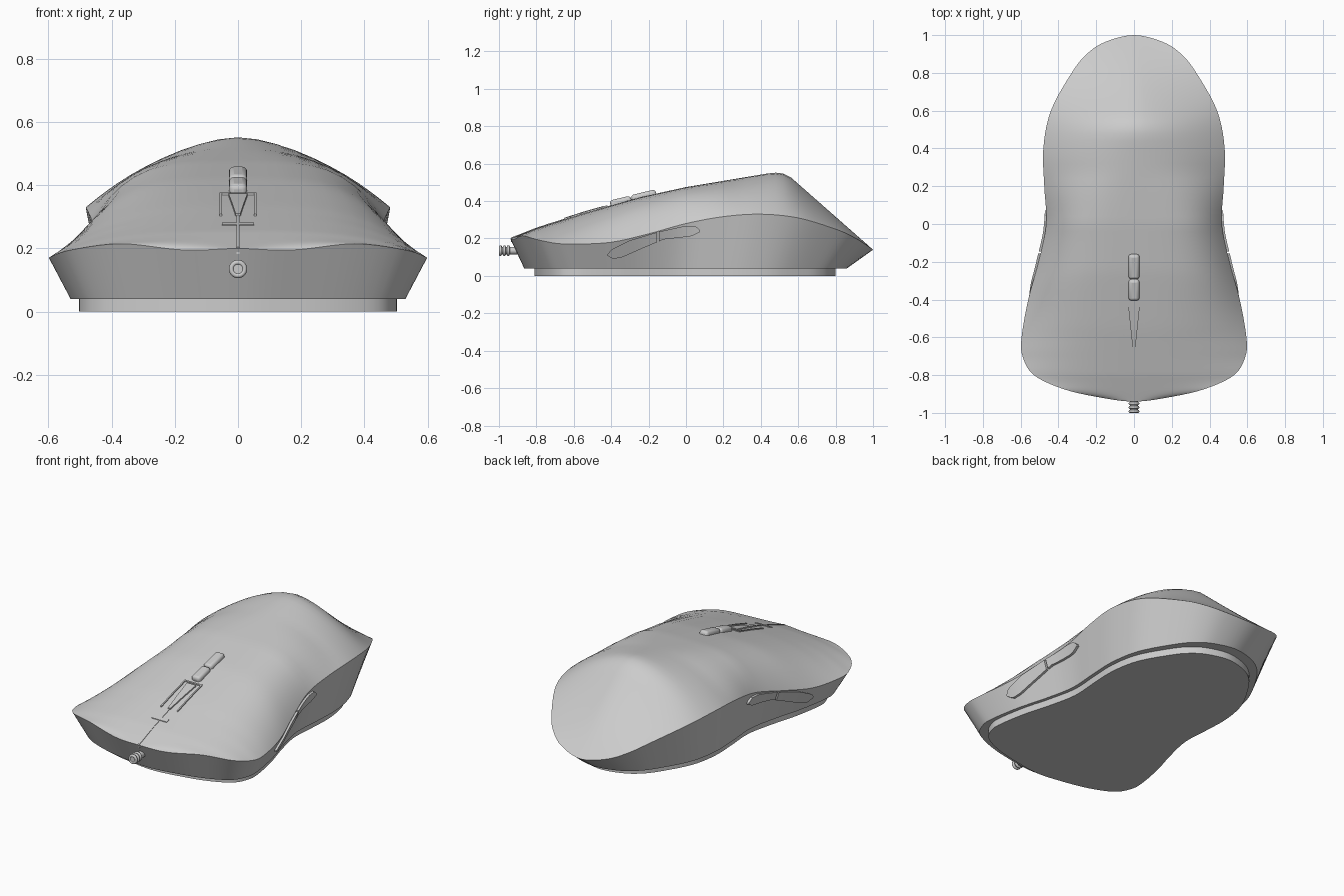
import bpy, bmesh, math
from mathutils import Vector

if "Cube" in bpy.data.objects:
    bpy.data.objects.remove(bpy.data.objects["Cube"])

# Half outline of the shell rim, front to back: x, y, z
RIM = [(0, -.94, .2), (.17, -.92, .195), (.37, -.875, .215), (.53, -.8, .195),
       (.59, -.7, .175), (.595, -.6, .17), (.56, -.4, .18), (.505, -.2, .225),
       (.465, 0, .28), (.475, .2, .317), (.48, .4, .33), (.44, .6, .31),
       (.33, .8, .25), (.25, .9, .205), (.15, .965, .165), (0, 1, .14)]
# Ridge height and crown fullness along y
RIDGE = [(-.94, .2), (-.8, .255), (-.55, .335), (-.25, .42), (0, .475), (.3, .525),
         (.47, .553), (.54, .545), (1, .14)]
FULL = [(-1, 3), (-.6, 3.2), (-.3, 4), (0, 4), (.27, 2.2), (.5, 1.7), (.7, 1.4), (1, 1.4)]


def lerp_table(table, y, col=1, key=0):
    if y <= table[0][key]:
        return table[0][col]
    for a, b in zip(table, table[1:]):
        if y <= b[key]:
            t = (y - a[key]) / (b[key] - a[key])
            return a[col] + (b[col] - a[col]) * t
    return table[-1][col]


def spline(points, steps):
    p = [Vector(q) for q in points]
    ends = [Vector((-p[1].x, p[1].y, p[1].z)), Vector((-p[-2].x, p[-2].y, p[-2].z))]
    p = [ends[0]] + p + [ends[1]]
    out = []
    for i in range(1, len(p) - 2):
        a, b, c, d = p[i - 1:i + 3]
        for s in range(steps):
            t = s / steps
            out.append(.5 * (2 * b + (c - a) * t + (2 * a - 5 * b + 4 * c - d) * t * t
                             + (3 * b - a - 3 * c + d) * t ** 3))
    return out + [p[-2]]


rim = spline(RIM, 5)


def foot(p, sx, y0, y1, z):
    return Vector((p.x * sx, y0 + (p.y + .94) / 1.94 * (y1 - y0), z))


low = [foot(p, .885, -.865, .86, .04) for p in rim]


def surf(x, y, w=None, zr=None):
    w = lerp_table(rim, y, 0, 1) if w is None else w
    zr = lerp_table(rim, y, 2, 1) if zr is None else zr
    t = min(1, abs(x) / w) if w > 1e-5 else 0
    return zr + (lerp_table(RIDGE, y) - zr) * (1 - t ** lerp_table(FULL, y))


def wall_x(y, z):
    zr = lerp_table(rim, y, 2, 1)
    a, b = lerp_table(low, y, 0, 1), lerp_table(rim, y, 0, 1)
    return a + (b - a) * (z - .04) / (zr - .04)


def finish(ob, angle=35):
    bpy.ops.object.select_all(action='DESELECT')
    ob.select_set(True)
    bpy.context.view_layer.objects.active = ob
    bpy.ops.object.shade_smooth_by_angle(angle=math.radians(angle))
    return ob


def loft(name, rings, angle=35):
    """Skin a row of closed rings and cap both ends."""
    bm = bmesh.new()
    rows = [[bm.verts.new(v) for v in r] for r in rings]
    n = len(rows[0])
    for a, b in zip(rows, rows[1:]):
        for i in range(n):
            j = (i + 1) % n
            bm.faces.new((a[i], a[j], b[j], b[i]))
    bm.faces.new(rows[0][::-1])
    bm.faces.new(rows[-1])
    bmesh.ops.remove_doubles(bm, verts=bm.verts, dist=1e-4)
    bmesh.ops.recalc_face_normals(bm, faces=bm.faces)
    me = bpy.data.meshes.new(name)
    bm.to_mesh(me)
    bm.free()
    ob = bpy.data.objects.new(name, me)
    bpy.context.collection.objects.link(ob)
    return finish(ob, angle)


def mirror_x(v):
    return Vector((-v[0], v[1], v[2]))


# Shell: crowned top, sloping side wall and flat underside
K = 24
rings = []
for p, q in zip(rim, low):
    top = []
    for k in range(K + 1):
        x = -p.x * math.cos(math.pi * k / K)
        top.append(Vector((x, p.y, surf(x, p.y, p.x, p.z))))
    rings.append([mirror_x(q)] + top + [q])
loft("shell", rings)

# Base plate
rings = []
for p in rim:
    a, b = foot(p, .84, -.81, .8, 0), foot(p, .84, -.81, .8, .042)
    rings.append([mirror_x(a), mirror_x(b), b, a])
loft("base_plate", rings)

# Side buttons, two on each side, lying on the wall
LOWER = [(-.42, .108), (-.39, .09), (-.34, .1), (-.25, .14), (-.12, .195), (.03, .212), (.075, .235)]
UPPER = [(-.42, .115), (-.4, .14), (-.3, .19), (-.15, .235), (0, .268), (.05, .268), (.075, .245)]
for side in (-1, 1):
    for label, y0, y1 in (("front", -.42, -.155), ("rear", -.145, .075)):
        rings = []
        for i in range(17):
            y = y0 + (y1 - y0) * i / 16
            za, zb = lerp_table(LOWER, y), lerp_table(UPPER, y)
            rings.append([(side * (wall_x(y, z) + d), y, z)
                          for z, d in ((za, -.02), (za, .014), (zb, .014), (zb, -.02))])
        loft(f"side_button_{label}_{'left' if side < 0 else 'right'}", rings)


def strip(name, xa, xb, ya, yb, lift=.006, xa2=None, xb2=None):
    """Thin strip that follows the top surface."""
    xa2 = xa if xa2 is None else xa2
    xb2 = xb if xb2 is None else xb2
    rings = []
    for i in range(9):
        t = i / 8
        y, l, r = ya + (yb - ya) * t, xa + (xa2 - xa) * t, xb + (xb2 - xb) * t
        rings.append([(x, y, surf(x, y) + d)
                      for x, d in ((l, -.02), (l, lift), (r, lift), (r, -.02))])
    loft(name, rings)


# Centre panel frame, tapered switch, seam and small plate
for s, side in ((-1, "left"), (1, "right")):
    strip(f"panel_rail_{side}", s * .058, s * .05, -.65, -.42)
strip("panel_rail_rear", -.058, .058, -.428, -.42)
strip("centre_switch", -.008, .008, -.65, -.44, .008, -.03, .03)
strip("centre_seam", -.004, .004, -.935, -.65, .003)
strip("front_plate", -.05, .05, -.745, -.725, .004)


# Scroll wheel in two rounded segments
def rounded_box(name, loc, size, rot, bevel):
    bpy.ops.mesh.primitive_cube_add(size=1, location=loc, rotation=(rot, 0, 0))
    ob = bpy.context.object
    ob.name = name
    ob.scale = size
    bpy.ops.object.transform_apply(location=False, rotation=False, scale=True)
    m = ob.modifiers.new("bevel", 'BEVEL')
    m.width, m.segments = bevel, 3
    finish(ob)


slope = math.atan(.24)
rounded_box("scroll_wheel_front", (0, -.345, .382), (.058, .115, .07), slope, .016)
rounded_box("scroll_wheel_rear", (0, -.222, .413), (.058, .135, .07), slope, .016)

# Cable stub with ribbed sleeve
bpy.ops.mesh.primitive_cylinder_add(vertices=24, radius=.02, depth=.11,
                                    location=(0, -.942, .135), rotation=(math.pi / 2, 0, 0))
bpy.context.object.name = "cable_stub"
finish(bpy.context.object)
for i, y in enumerate((-.95, -.971, -.992)):
    bpy.ops.mesh.primitive_torus_add(major_radius=.021, minor_radius=.008, major_segments=24,
                                     minor_segments=8, location=(0, y, .135),
                                     rotation=(math.pi / 2, 0, 0))
    bpy.context.object.name = f"cable_rib_{i + 1}"
    finish(bpy.context.object, 60)
